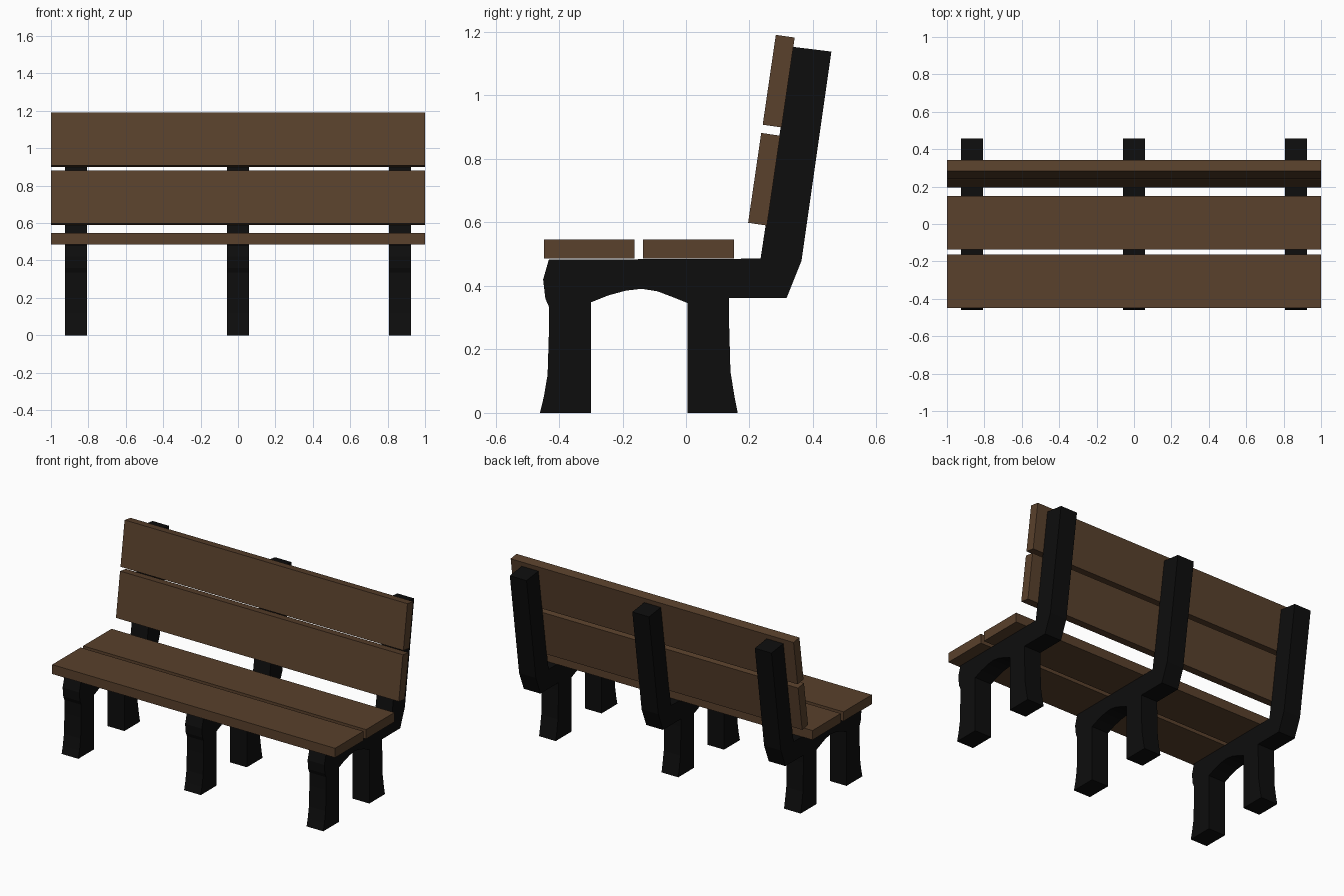
import bpy, bmesh, math

if "Cube" in bpy.data.objects:
    bpy.data.objects.remove(bpy.data.objects["Cube"])


def material(name, rgb):
    m = bpy.data.materials.new(name)
    m.diffuse_color = (*rgb, 1)
    m.use_nodes = True
    m.node_tree.nodes["Principled BSDF"].inputs["Base Color"].default_value = m.diffuse_color
    return m


wood = material("brown_wood", (0.10, 0.052, 0.025))
iron = material("black_iron", (0.004, 0.004, 0.004))


def extrude_x(name, profile, width, x, mat):
    """Extrude a (y, z) outline along x, centred on x."""
    bm = bmesh.new()
    face = bm.faces.new([bm.verts.new((x - width / 2, y, z)) for y, z in profile])
    ext = bmesh.ops.extrude_face_region(bm, geom=[face])
    verts = [v for v in ext["geom"] if isinstance(v, bmesh.types.BMVert)]
    bmesh.ops.translate(bm, vec=(width, 0, 0), verts=verts)
    bmesh.ops.recalc_face_normals(bm, faces=bm.faces)
    me = bpy.data.meshes.new(name)
    bm.to_mesh(me)
    bm.free()
    me.materials.append(mat)
    ob = bpy.data.objects.new(name, me)
    bpy.context.collection.objects.link(ob)
    return ob


def plank(name, y, z, tilt):
    """Full-length board, 0.286 deep and 0.06 thick, turned about its long axis."""
    w, t = 0.286 / 2, 0.06 / 2
    c, s = math.cos(tilt), math.sin(tilt)
    pts = [(y + a * c - b * s, z + a * s + b * c)
           for a, b in ((-w, -t), (w, -t), (w, t), (-w, t))]
    extrude_x(name, pts, 2.0, 0, wood)


# Side outline of one support: legs, arch, seat rail and leaning back post
support = [
    (-0.46, 0), (-0.30, 0), (-0.30, 0.348),                      # front foot
    (-0.245, 0.37), (-0.19, 0.385), (-0.14, 0.391),              # arch
    (-0.09, 0.383), (-0.045, 0.366), (0.005, 0.346),
    (0.005, 0), (0.163, 0), (0.153, 0.05), (0.14, 0.13),         # rear foot
    (0.135, 0.31), (0.135, 0.362), (0.317, 0.362),
    (0.364, 0.48), (0.458, 1.138), (0.337, 1.153),               # back post
    (0.235, 0.487), (0.15, 0.485), (-0.432, 0.483),              # seat rail
    (-0.45, 0.42), (-0.443, 0.36), (-0.432, 0.335),
    (-0.432, 0.25), (-0.436, 0.12), (-0.448, 0.05),
]
for side, x in (("left", -0.866), ("middle", 0), ("right", 0.866)):
    extrude_x(f"{side}_support", support, 0.118, x, iron)

# Seat boards
plank("front_seat_board", -0.305, 0.516, 0)
plank("rear_seat_board", 0.008, 0.516, 0)

# Back boards, leaning with the posts
lean = math.radians(90 - 8.3)
plank("lower_back_board", 0.246, 0.736, lean)
plank("upper_back_board", 0.292, 1.045, lean)
